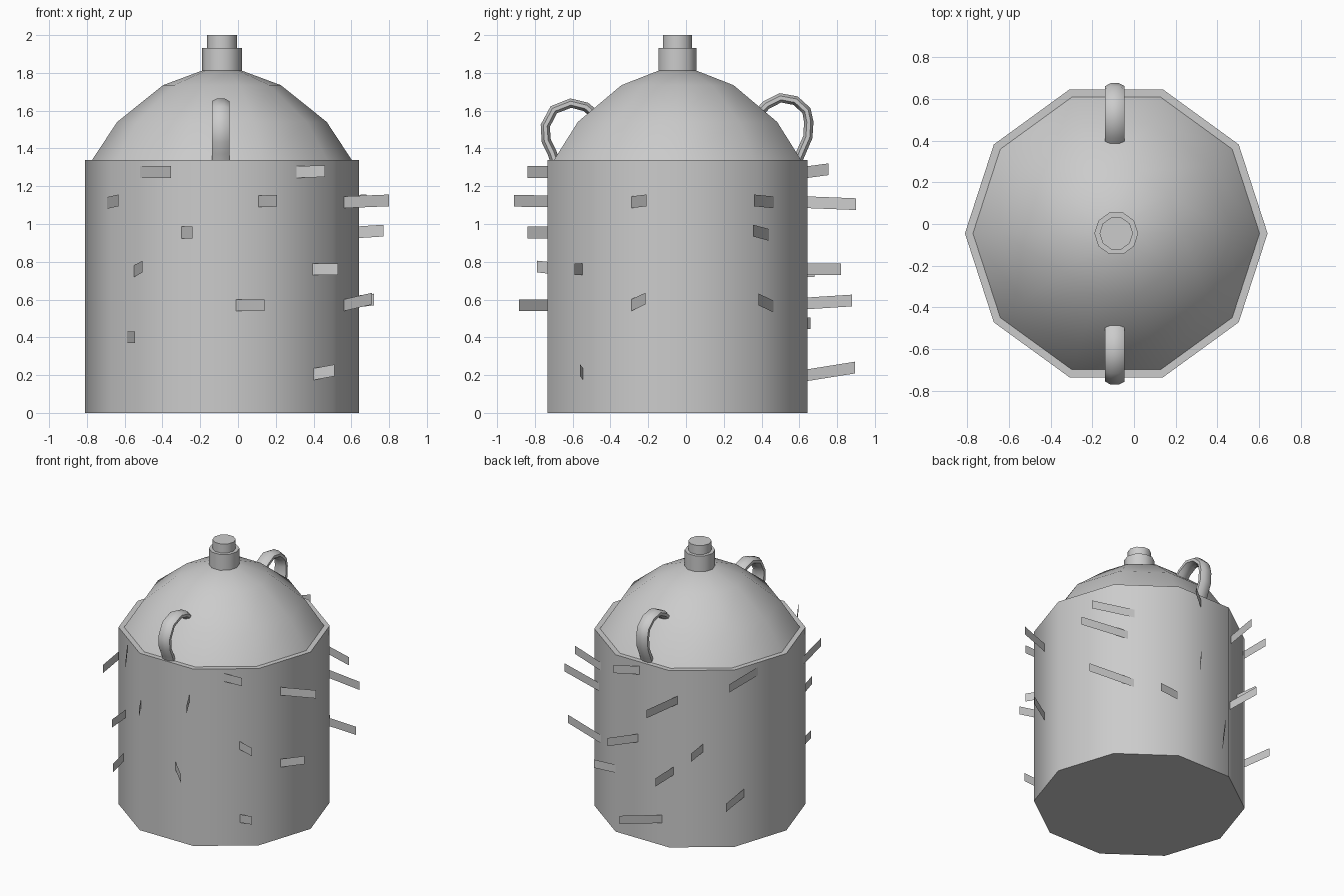
import bpy, bmesh, math
from mathutils import Vector

CX, CY, SIDES = -0.085, -0.045, 10


def finish(name, bm, smooth=None):
    bmesh.ops.recalc_face_normals(bm, faces=bm.faces)
    me = bpy.data.meshes.new(name)
    bm.to_mesh(me)
    bm.free()
    ob = bpy.data.objects.new(name, me)
    bpy.context.collection.objects.link(ob)
    if smooth:
        bpy.ops.object.select_all(action='DESELECT')
        ob.select_set(True)
        bpy.context.view_layer.objects.active = ob
        bpy.ops.object.shade_smooth_by_angle(angle=math.radians(smooth))
    return ob


def bridge(bm, rings):
    for a, b in zip(rings, rings[1:]):
        n = len(a)
        for i in range(n):
            bm.faces.new((a[i], a[(i + 1) % n], b[(i + 1) % n], b[i]))
    bm.faces.new(rings[0])
    bm.faces.new(rings[-1])


def lathe(name, profile):
    bm = bmesh.new()
    rings = [[bm.verts.new((CX + r * math.cos(math.tau * i / SIDES),
                            CY + r * math.sin(math.tau * i / SIDES), z))
              for i in range(SIDES)] for r, z in profile]
    bridge(bm, rings)
    return finish(name, bm, 45)


def handle(name, path, x=-0.092, half_x=0.047, half_t=0.025):
    pts = [Vector((0, y, z)) for y, z in path]
    bm = bmesh.new()
    rings = []
    for k, p in enumerate(pts):
        t = (pts[min(k + 1, len(pts) - 1)] - pts[max(k - 1, 0)]).normalized()
        n = Vector((0, -t.z, t.y))
        ring = []
        for i in range(8):
            a = math.tau * (i + 0.5) / 8
            q = p + n * (half_t * 1.08 * math.sin(a))
            ring.append(bm.verts.new((x + half_x * 1.08 * math.cos(a), q.y, q.z)))
        rings.append(ring)
    bridge(bm, rings)
    return finish(name, bm, 50)


# Main vessel, dome and neck
lathe("body", [(0.725, 0), (0.725, 1.34)])
lathe("dome_lid", [(0.69, 1.335), (0.555, 1.54), (0.312, 1.735), (0.105, 1.812)])
lathe("neck", [(0.105, 1.79), (0.105, 1.932)])
lathe("neck_cap", [(0.08, 1.92), (0.08, 2.0)])

# Looped handles at front and back
handle("front_handle", [(-0.69, 1.32), (-0.71, 1.38), (-0.74, 1.44), (-0.745, 1.52),
                        (-0.70, 1.605), (-0.61, 1.64), (-0.53, 1.62), (-0.46, 1.56)])
handle("back_handle", [(0.585, 1.32), (0.61, 1.38), (0.645, 1.46), (0.65, 1.54),
                       (0.638, 1.60), (0.58, 1.653), (0.5, 1.668), (0.425, 1.63),
                       (0.37, 1.57)])

# Thin strips: wall x, y, z then outer end x, y, z
strips = [
    (-0.52, -0.58, 1.275, -0.355, -0.84, 1.275),
    (-0.70, -0.37, 1.11, -0.633, -0.715, 1.125),
    (0.11, -0.735, 1.12, 0.207, -0.91, 1.123),
    (0.31, -0.61, 1.275, 0.46, -0.61, 1.28),
    (0.56, -0.29, 1.115, 0.80, -0.21, 1.125),
    (-0.30, -0.735, 0.955, -0.24, -0.84, 0.955),
    (-0.55, -0.56, 0.75, -0.505, -0.79, 0.775),
    (0.40, -0.55, 0.76, 0.53, -0.59, 0.76),
    (-0.01, -0.735, 0.57, 0.14, -0.885, 0.57),
    (0.56, -0.29, 0.57, 0.71, -0.215, 0.605),
    (-0.585, -0.54, 0.40, -0.545, -0.72, 0.40),
    (0.40, -0.545, 0.205, 0.51, -0.56, 0.225),
    (0.40, 0.46, 1.115, 0.68, 0.36, 1.125),
    (0.46, 0.43, 0.945, 0.77, 0.355, 0.965),
    (0.40, 0.46, 0.565, 0.72, 0.385, 0.60),
    (-0.06, 0.645, 1.275, 0.08, 0.755, 1.29),
    (-0.35, 0.645, 1.115, -0.30, 0.90, 1.105),
    (-0.05, 0.645, 0.76, 0.083, 0.82, 0.76),
    (-0.335, 0.645, 0.58, -0.36, 0.88, 0.595),
    (-0.25, 0.645, 0.20, -0.07, 0.895, 0.24),
    (0.15, 0.643, 0.475, 0.31, 0.66, 0.475),
    (-0.735, 0.20, 1.275, -0.735, 0.53, 1.275),
    (-0.50, 0.53, 0.75, -0.52, 0.68, 0.75),
    (-0.70, 0.32, 0.385, -0.735, 0.57, 0.385),
]
for k, s in enumerate(strips):
    a, b = Vector(s[:3]), Vector(s[3:])
    a -= (b - a).normalized() * 0.04   # root sunk into the wall
    h = Vector((0, 0, 0.031))
    bm = bmesh.new()
    bm.faces.new([bm.verts.new(p) for p in (a - h, b - h, b + h, a + h)])
    finish(f"side_strip_{k + 1}", bm)
